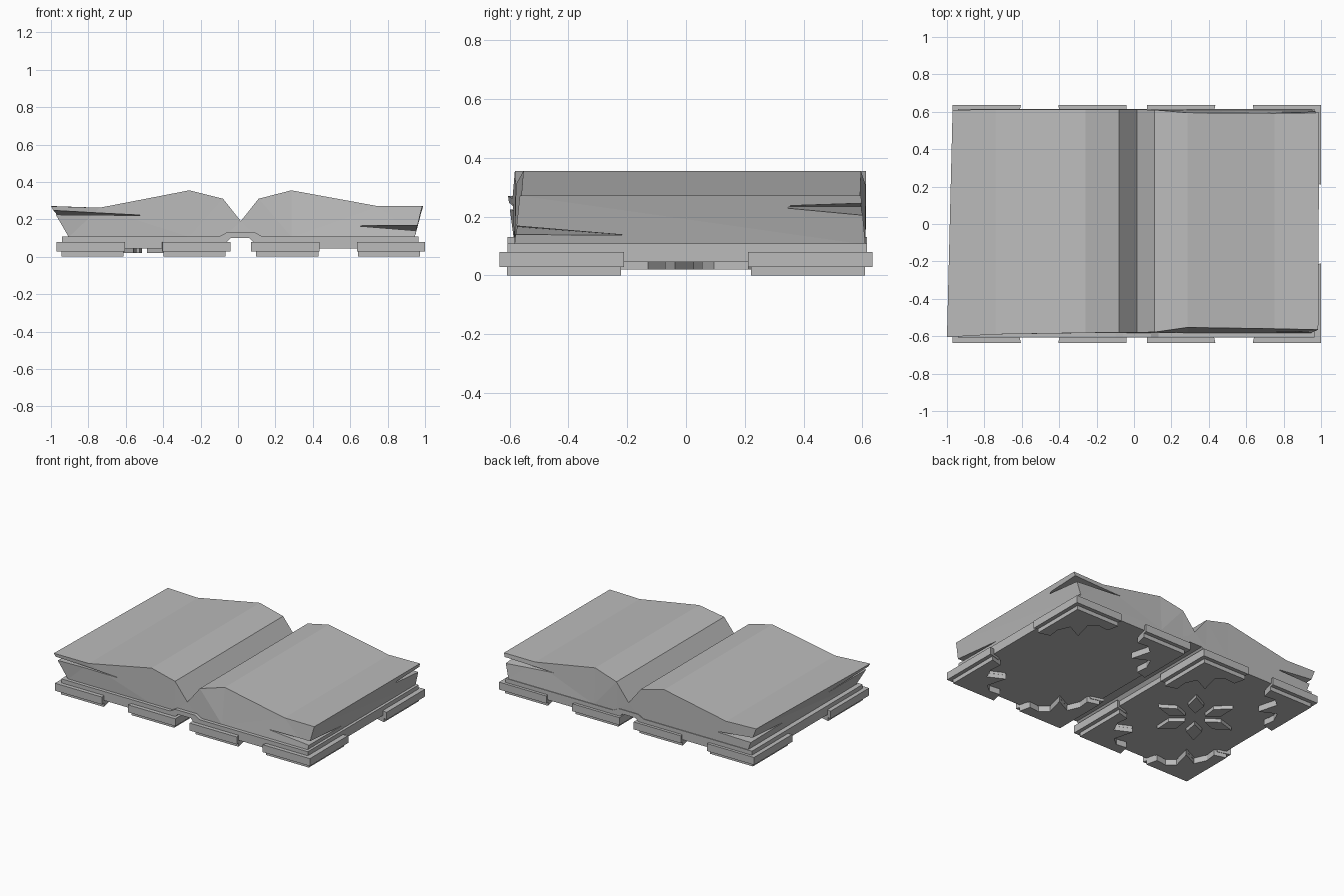
import bpy, bmesh, math
from mathutils import Vector

if "Cube" in bpy.data.objects:
    bpy.data.objects.remove(bpy.data.objects["Cube"], do_unlink=True)

grey = bpy.data.materials.new("plain_grey")
grey.use_nodes = True
grey.diffuse_color = (0.5, 0.5, 0.5, 1)
grey.node_tree.nodes["Principled BSDF"].inputs["Base Color"].default_value = (0.5, 0.5, 0.5, 1)


def finish(name, bm):
    bmesh.ops.recalc_face_normals(bm, faces=bm.faces)
    mesh = bpy.data.meshes.new(name)
    bm.to_mesh(mesh)
    bm.free()
    mesh.materials.append(grey)
    obj = bpy.data.objects.new(name, mesh)
    bpy.context.collection.objects.link(obj)
    return obj


def add_prism(bm, points, direction):
    face = bm.faces.new([bm.verts.new(p) for p in points])
    new = bmesh.ops.extrude_face_region(bm, geom=[face])["geom"]
    verts = [v for v in new if isinstance(v, bmesh.types.BMVert)]
    bmesh.ops.translate(bm, verts=verts, vec=direction)


def prism(name, points, direction):
    bm = bmesh.new()
    add_prism(bm, points, direction)
    return finish(name, bm)


# Cover boards joined by an arched spine
cover = [(-0.94, 0.045), (-0.06, 0.045), (-0.06, 0.08), (-0.04, 0.1), (0.06, 0.1),
         (0.08, 0.08), (0.08, 0.045), (0.965, 0.045), (0.965, 0.108), (0.13, 0.108),
         (0.09, 0.13), (-0.06, 0.13), (-0.1, 0.108), (-0.94, 0.108)]
prism("cover", [(x, -0.607, z) for x, z in cover], (0, 1.222, 0))

# Stepped corner guards, one at each corner of both boards
GUARD = [(0, 0), (0.365, 0), (0.345, 0.09), (0.26, 0.08), (0.2, 0.13), (0.24, 0.28),
         (0.12, 0.22), (0.08, 0.31), (0.09, 0.4), (0, 0.425)]
for board, (x0, x1) in {"right": (-0.97, -0.04), "left": (0.07, 1.0)}.items():
    for side, x, sx in (("outer" if x0 < -0.5 else "inner", x0, 1),
                        ("inner" if x0 < -0.5 else "outer", x1, -1)):
        for end, sy in (("front", 1), ("back", -1)):
            for tier, inset, scale, z, h in (("rim", 0, 1, 0.028, 0.052),
                                             ("foot", 0.027, 0.91, 0, 0.04)):
                pts = [(x + sx * (inset + u * scale),
                        sy * (-0.635 + inset + v * scale), z) for u, v in GUARD]
                prism(f"{board}_{side}_{end}_guard_{tier}", pts, (0, 0, h))

# Six-petal ornament under one board
bm = bmesh.new()
for i in range(6):
    a = math.radians(60 * i - 8)
    axis, across = Vector((math.cos(a), math.sin(a), 0)), Vector((-math.sin(a), math.cos(a), 0))
    centre = Vector((-0.5, 0, 0.02))
    petal = [(0.07, 0), (0.16, 0.05), (0.27, 0), (0.16, -0.05)]
    add_prism(bm, [centre + axis * r + across * w for r, w in petal], (0, 0, 0.03))
finish("star_ornament", bm)

# Page block: bottom x, front x, back x, top z, front y, back y
stations = [(-0.905, -1.0, -0.97, 0.27, -0.605, 0.61),
            (-0.74, -0.74, -0.74, 0.262, -0.59, 0.612),
            (-0.26, -0.26, -0.26, 0.355, -0.582, 0.612),
            (-0.08, -0.08, -0.08, 0.31, -0.58, 0.612),
            (0.015, 0.015, 0.015, 0.19, -0.58, 0.612),
            (0.11, 0.11, 0.11, 0.31, -0.578, 0.61),
            (0.285, 0.285, 0.285, 0.355, -0.553, 0.595),
            (0.75, 0.75, 0.75, 0.27, -0.56, 0.592),
            (0.945, 0.985, 0.99, 0.272, -0.565, 0.595)]
bm = bmesh.new()
rings = [[bm.verts.new(p) for p in ((b, -0.583, 0.105), (f, yf, z), (k, yb, z), (b, 0.61, 0.105))]
         for b, f, k, z, yf, yb in stations]
for r, s in zip(rings, rings[1:]):
    for i in range(4):
        j = (i + 1) % 4
        bm.faces.new((r[i], r[j], s[j], s[i]))
bm.faces.new(rings[0])
bm.faces.new(rings[-1])
bmesh.ops.triangulate(bm, faces=bm.faces)
pages = finish("pages", bm)

# Wedge gaps where the page corners have parted
gaps = [((0.63, -0.57, 0.165), (0.95, -0.2, 0.137), (1.05, -0.66), 0.132, 0.176),
        ((0.6, 0.6, 0.235), (0.965, 0.29, 0.235), (1.05, 0.67), 0.192, 0.25),
        ((-0.48, -0.58, 0.22), (-0.96, -0.2, 0.21), (-1.06, -0.67), 0.228, 0.258),
        ((-0.65, 0.605, 0.17), (-0.93, 0.25, 0.17), (-1.02, 0.68), 0.16, 0.215)]
for p, q, corner, low, high in gaps:
    bm = bmesh.new()
    for co in (p, q, (*corner, low), (*corner, high)):
        bm.verts.new(co)
    bmesh.ops.convex_hull(bm, input=bm.verts)
    cutter = finish("gap_cutter", bm)
    cutter.hide_render = True
    mod = pages.modifiers.new("page_gap", "BOOLEAN")
    mod.operation = "DIFFERENCE"
    mod.solver = "EXACT"
    mod.object = cutter
    bpy.context.view_layer.objects.active = pages
    bpy.ops.object.modifier_apply(modifier=mod.name)
    bpy.data.objects.remove(cutter, do_unlink=True)
